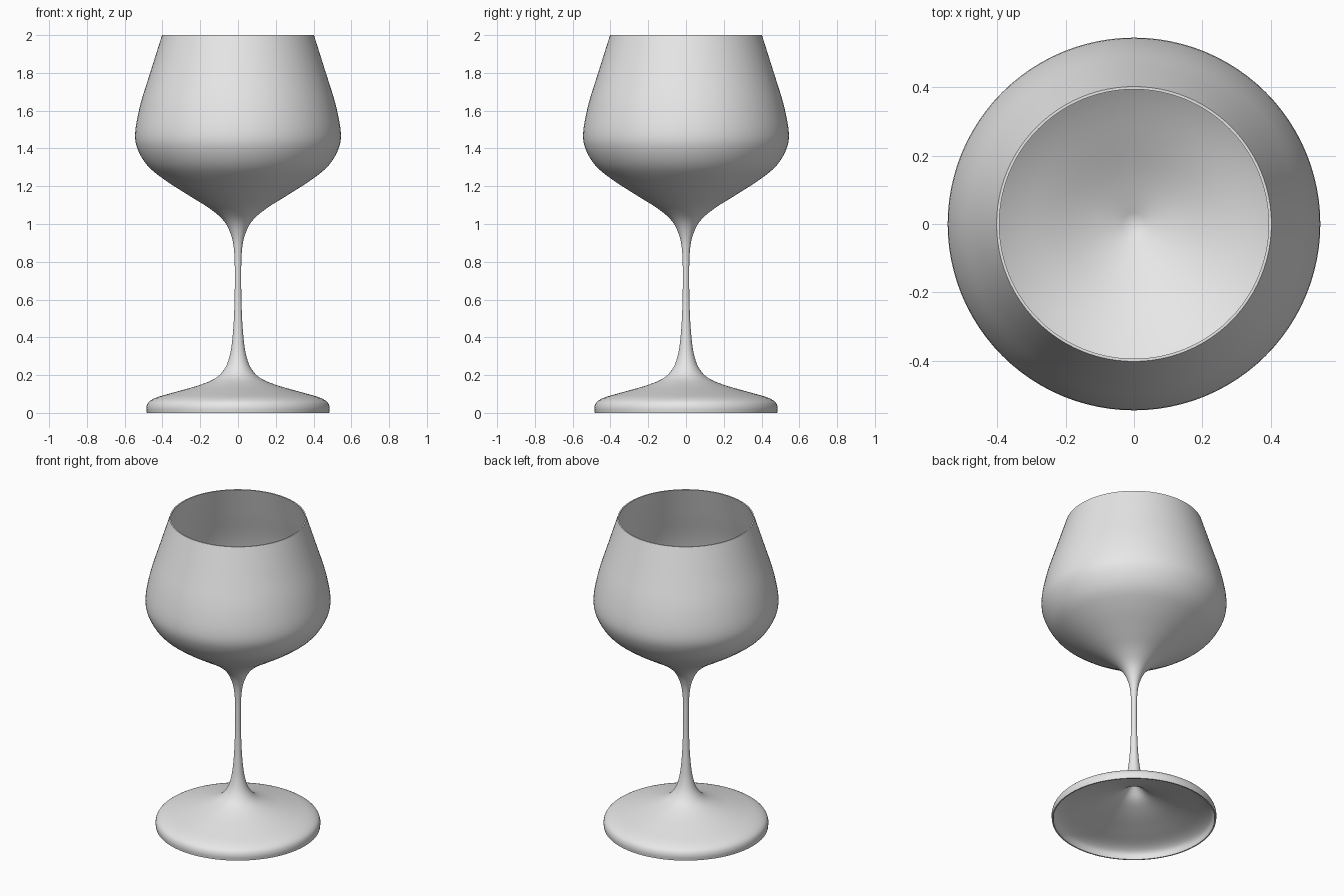
import bpy
import bmesh
import math
from mathutils import Vector

cube = bpy.data.objects.get("Cube")
if cube:
    bpy.data.objects.remove(cube, do_unlink=True)

SEGMENTS = 96
STEPS = 4

# Single grey material
grey = bpy.data.materials.new("plain_grey")
grey.use_nodes = True
grey.diffuse_color = (0.8, 0.8, 0.8, 1)
grey.node_tree.nodes["Principled BSDF"].inputs["Base Color"].default_value = (0.8, 0.8, 0.8, 1)


def smooth_path(points):
    """Centripetal spline through (radius, height) points."""
    pts = [Vector(p) for p in points]
    pts = [2 * pts[0] - pts[1]] + pts + [2 * pts[-1] - pts[-2]]
    out = []
    for a, b, c, d in zip(pts, pts[1:], pts[2:], pts[3:]):
        t1 = math.sqrt((b - a).length)
        t2 = t1 + math.sqrt((c - b).length)
        t3 = t2 + math.sqrt((d - c).length)
        for i in range(STEPS):
            t = t1 + (t2 - t1) * i / STEPS
            p = a.lerp(b, t / t1)
            q = b.lerp(c, (t - t1) / (t2 - t1))
            r = c.lerp(d, (t - t2) / (t3 - t2))
            u = p.lerp(q, t / t2)
            v = q.lerp(r, (t - t1) / (t3 - t1))
            out.append(u.lerp(v, (t - t1) / (t2 - t1)))
    return out + [pts[-2]]


# Hollow under the foot, from its tip to the bottom edge
underside = [(0, .25), (.03, .222), (.08, .175), (.18, .132),
             (.32, .092), (.43, .06), (.465, .035), (.475, 0)]

# Outside of foot, stem and bowl
outside = [(.483, 0), (.485, .03), (.475, .055), (.44, .078), (.33, .111),
           (.19, .152), (.11, .19), (.067, .24), (.042, .31), (.027, .42),
           (.019, .57), (.017, .72), (.02, .85), (.033, .93), (.07, 1.01),
           (.14, 1.075), (.25, 1.145), (.39, 1.235), (.48, 1.31),
           (.533, 1.4), (.545, 1.47), (.52, 1.62), (.462, 1.81), (.402, 2)]

# Inside of the bowl, from the rim to its pointed bottom
inside = [(.394, 2), (.452, 1.81), (.51, 1.62), (.535, 1.47), (.523, 1.4),
          (.47, 1.32), (.38, 1.245), (.24, 1.16), (.13, 1.1), (0, 1.045)]

# Revolve the full closed profile around the vertical axis
bm = bmesh.new()
profile = [p for part in (underside, outside, inside) for p in smooth_path(part)]
verts = [bm.verts.new((p.x, 0, p.y)) for p in profile]
edges = [bm.edges.new(pair) for pair in zip(verts, verts[1:])]
bmesh.ops.spin(bm, geom=verts + edges, cent=(0, 0, 0), axis=(0, 0, 1),
               angle=math.tau, steps=SEGMENTS, use_merge=False)
bmesh.ops.remove_doubles(bm, verts=bm.verts, dist=0.0002)
bmesh.ops.recalc_face_normals(bm, faces=bm.faces)

mesh = bpy.data.meshes.new("stemmed_glass")
bm.to_mesh(mesh)
bm.free()
mesh.materials.append(grey)
glass = bpy.data.objects.new("stemmed_glass", mesh)
bpy.context.collection.objects.link(glass)

# Smooth shading with crisp rim and foot edges
bpy.ops.object.select_all(action="DESELECT")
glass.select_set(True)
bpy.context.view_layer.objects.active = glass
bpy.ops.object.shade_smooth_by_angle(angle=math.radians(50))
